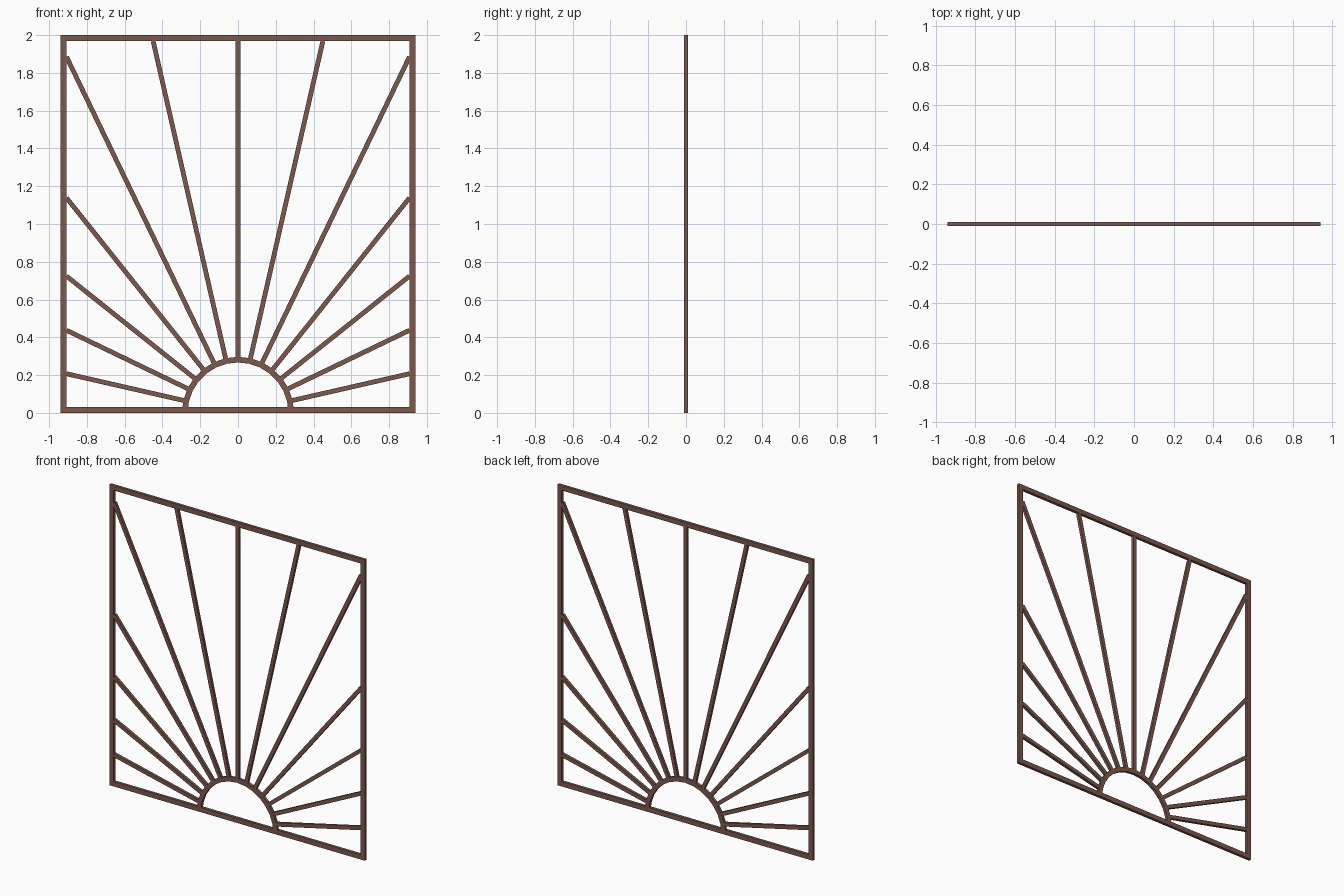
import bpy, bmesh, math
from mathutils import Matrix

if "Cube" in bpy.data.objects:
    bpy.data.objects.remove(bpy.data.objects["Cube"])

HALF_W, HEIGHT, BAR = 0.94, 2.0, 0.032   # frame size and bar width
DEPTH = 0.019                            # thickness front to back
RAY_W = 0.025
R_IN, R_OUT = 0.267, 0.297               # half-round hub
STEPS = 14                               # rays every 180/14 degrees

mat = bpy.data.materials.new("brown_metal")
mat.diffuse_color = (0.2, 0.098, 0.076, 1)
mat.use_nodes = True
mat.node_tree.nodes["Principled BSDF"].inputs["Base Color"].default_value = mat.diffuse_color


def finish(name, bm):
    bmesh.ops.recalc_face_normals(bm, faces=bm.faces)
    me = bpy.data.meshes.new(name)
    bm.to_mesh(me)
    bm.free()
    me.materials.append(mat)
    ob = bpy.data.objects.new(name, me)
    bpy.context.collection.objects.link(ob)
    return ob


def band(name, outer, inner, closed):
    """Flat band between two matching (x, z) outlines, given depth."""
    bm = bmesh.new()
    rings = [[bm.verts.new((p[0], y, p[1])) for p in (o, i, i, o)[k:k + 1]][0]
             for o, i in zip(outer, inner)
             for k, y in enumerate((-DEPTH / 2, -DEPTH / 2, DEPTH / 2, DEPTH / 2))]
    secs = [rings[n:n + 4] for n in range(0, len(rings), 4)]
    pairs = list(zip(secs, secs[1:]))
    if closed:
        pairs.append((secs[-1], secs[0]))
    for a, b in pairs:
        for k in range(4):
            j = (k + 1) % 4
            bm.faces.new((a[k], a[j], b[j], b[k]))
    if not closed:
        bm.faces.new(secs[0])
        bm.faces.new(secs[-1])
    return finish(name, bm)


def rect(inset):
    x, lo, hi = HALF_W - inset, inset, HEIGHT - inset
    return [(-x, lo), (x, lo), (x, hi), (-x, hi)]


def arc(r):
    return [(r * math.cos(math.pi * i / STEPS), r * math.sin(math.pi * i / STEPS))
            for i in range(STEPS + 1)]


# outer rectangular frame and half-round hub
band("outer_frame", rect(0), rect(BAR), True)
band("hub_arc", arc(R_OUT), arc(R_IN), False)

# rays from the hub to the inner edge of the frame, with square ends
for i in range(1, STEPS):
    a = math.pi * i / STEPS
    c, s = math.cos(a), math.sin(a)
    end = min((HALF_W - BAR) / max(abs(c), 1e-6), (HEIGHT - BAR) / s)
    start = (R_IN + R_OUT) / 2
    bm = bmesh.new()
    bmesh.ops.create_cube(bm, size=1)
    bmesh.ops.scale(bm, vec=(end - start, DEPTH * 0.95, RAY_W), verts=bm.verts)
    bmesh.ops.translate(bm, vec=((start + end) / 2, 0, 0), verts=bm.verts)
    bmesh.ops.rotate(bm, cent=(0, 0, 0), matrix=Matrix.Rotation(-a, 3, 'Y'), verts=bm.verts)
    finish(f"ray_{i:02d}", bm)
